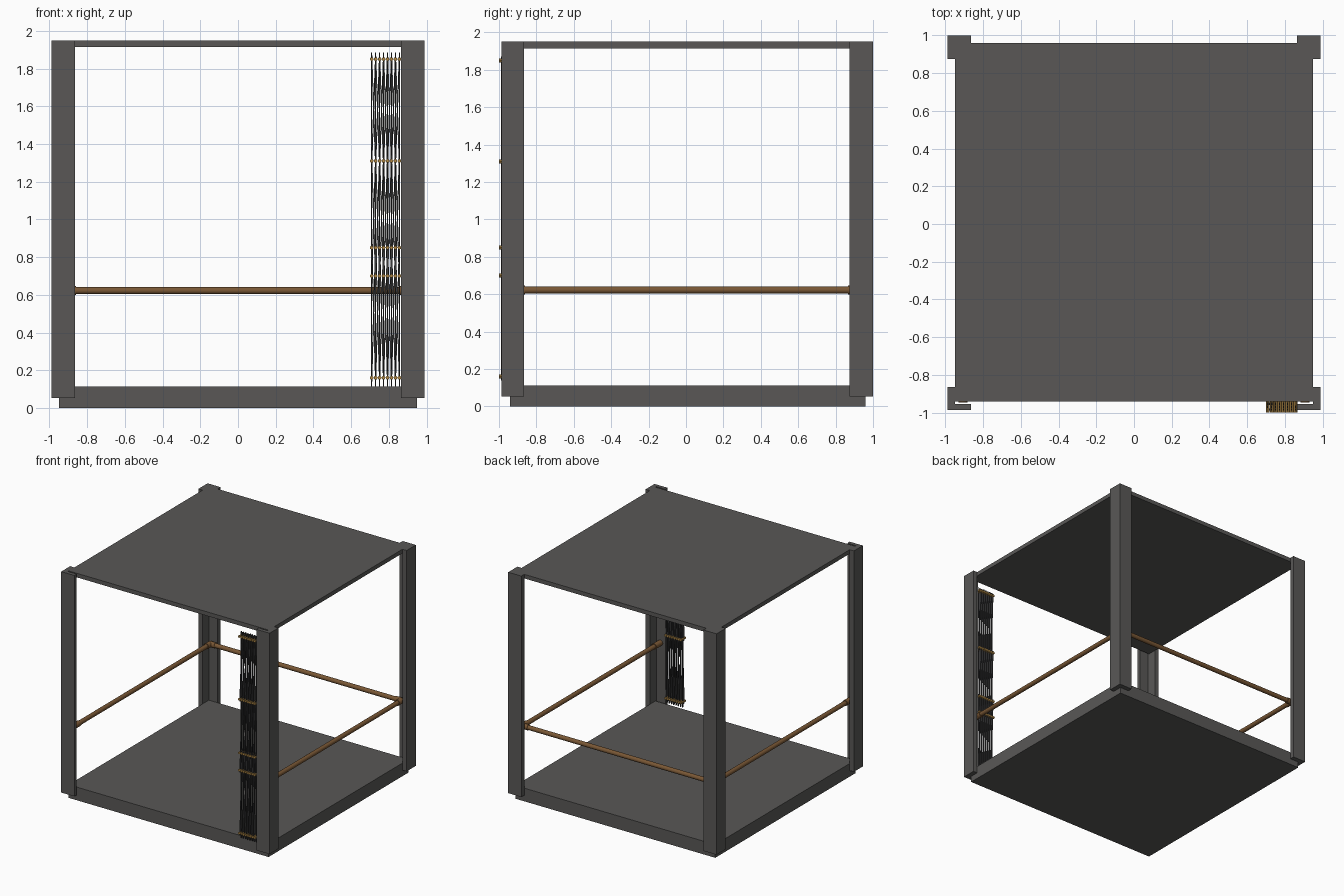
import bpy, bmesh, math
from mathutils import Vector

if "Cube" in bpy.data.objects:
    bpy.data.objects.remove(bpy.data.objects["Cube"])


def material(name, rgb):
    m = bpy.data.materials.new(name)
    m.diffuse_color = (*rgb, 1)
    m.use_nodes = True
    m.node_tree.nodes["Principled BSDF"].inputs["Base Color"].default_value = m.diffuse_color
    return m


GREY = material("dark_grey_metal", (0.10, 0.097, 0.094))
WOOD = material("brown_wood", (0.19, 0.095, 0.035))
BLACK = material("black_iron", (0.045, 0.045, 0.047))
BRASS = material("brass", (0.42, 0.24, 0.06))


def finish(name, bm, mat, smooth=False):
    bmesh.ops.recalc_face_normals(bm, faces=bm.faces[:])
    me = bpy.data.meshes.new(name)
    bm.to_mesh(me)
    bm.free()
    me.materials.append(mat)
    ob = bpy.data.objects.new(name, me)
    bpy.context.collection.objects.link(ob)
    if smooth:
        bpy.context.view_layer.objects.active = ob
        ob.select_set(True)
        bpy.ops.object.shade_smooth_by_angle(angle=math.radians(40))
        ob.select_set(False)
    return ob


def add_box(bm, lo, hi):
    vs = bmesh.ops.create_cube(bm, size=1)["verts"]
    for v in vs:
        v.co = Vector([(a + b) / 2 + c * (b - a) for a, b, c in zip(lo, hi, v.co)])


def add_rod(bm, a, b, r, n=16):
    a, b = Vector(a), Vector(b)
    vs = bmesh.ops.create_cone(bm, cap_ends=True, segments=n, radius1=r,
                               radius2=r, depth=(b - a).length)["verts"]
    q = Vector((0, 0, 1)).rotation_difference(b - a)
    for v in vs:
        v.co = q @ v.co + (a + b) / 2


def add_strip(bm, x0, z0, x1, z1, y0, y1, w):
    # thin flat bar slanting in the xz plane
    ring = [[bm.verts.new((x + dx, y, z)) for x, z, dx in
             ((x0, z0, -w / 2), (x0, z0, w / 2), (x1, z1, w / 2), (x1, z1, -w / 2))]
            for y in (y0, y1)]
    bm.faces.new(ring[0])
    bm.faces.new(ring[1])
    for i in range(4):
        j = (i + 1) % 4
        bm.faces.new((ring[0][i], ring[0][j], ring[1][j], ring[1][i]))


# floor and roof slabs
for name, z0, z1 in (("floor", 0, 0.113), ("roof", 1.915, 1.95)):
    bm = bmesh.new()
    add_box(bm, (-0.95, -0.942, z0), (0.95, 0.96, z1))
    finish(name, bm, GREY)

# L-shaped corner posts; front ones stand off the floor by a narrow slot
for sx, side in ((-1, "left"), (1, "right")):
    for end, yo, yi, ye in (("front", -0.986, -0.954, -0.865),
                            ("back", 1.0, 0.96, 0.875)):
        prof = [(0.99, yo), (0.99, ye), (0.95, ye), (0.95, yi), (0.865, yi), (0.865, yo)]
        bm = bmesh.new()
        f = bm.faces.new([bm.verts.new((sx * x, y, 0.052)) for x, y in prof])
        top = bmesh.ops.extrude_face_region(bm, geom=[f])["geom"]
        for v in top:
            if isinstance(v, bmesh.types.BMVert):
                v.co.z = 1.95
        finish(f"{end}_{side}_post", bm, GREY)

# handrails on three sides with thicker end collars
RX, RY, RZ = 0.908, 0.92, 0.622
for name, a, b in (("left_rail", (-RX, -0.948, RZ), (-RX, RY, RZ)),
                   ("right_rail", (RX, -0.948, RZ), (RX, RY, RZ)),
                   ("back_rail", (-RX, RY, RZ), (RX, RY, RZ))):
    bm = bmesh.new()
    a, b = Vector(a), Vector(b)
    d = (b - a).normalized()
    add_rod(bm, a, b, 0.019)
    first = 0.086 if "back" not in name else 0.05
    add_rod(bm, a, a + d * first, 0.024)
    add_rod(bm, b - d * 0.055, b, 0.024)
    finish(name, bm, WOOD, True)

# folded scissor gate: uprights with near-vertical lattice strips either side
COLS, X0, PITCH = 8, 0.709, 0.021
LEVELS = (0.16, 0.70, 0.85, 1.31, 1.85)
bars, lattice, pins = bmesh.new(), bmesh.new(), bmesh.new()
for i in range(COLS):
    x = X0 + i * PITCH
    add_strip(bars, x, 0.113, x, 1.885, -0.976, -0.962, 0.006)
    for z in LEVELS:
        add_rod(pins, (x, -0.999, z), (x, -0.94, z), 0.010, 8)
    if i < COLS - 1:
        for z0, z1 in ((0.14, 0.87), (0.68, 1.33), (1.29, 1.87)):
            add_strip(lattice, x, z0, x + PITCH, z1, -0.990, -0.978, 0.006)
            add_strip(lattice, x + PITCH, z0, x, z1, -0.960, -0.948, 0.006)
finish("gate_uprights", bars, BLACK)
finish("gate_lattice", lattice, BLACK)
finish("gate_pivots", pins, BRASS)
